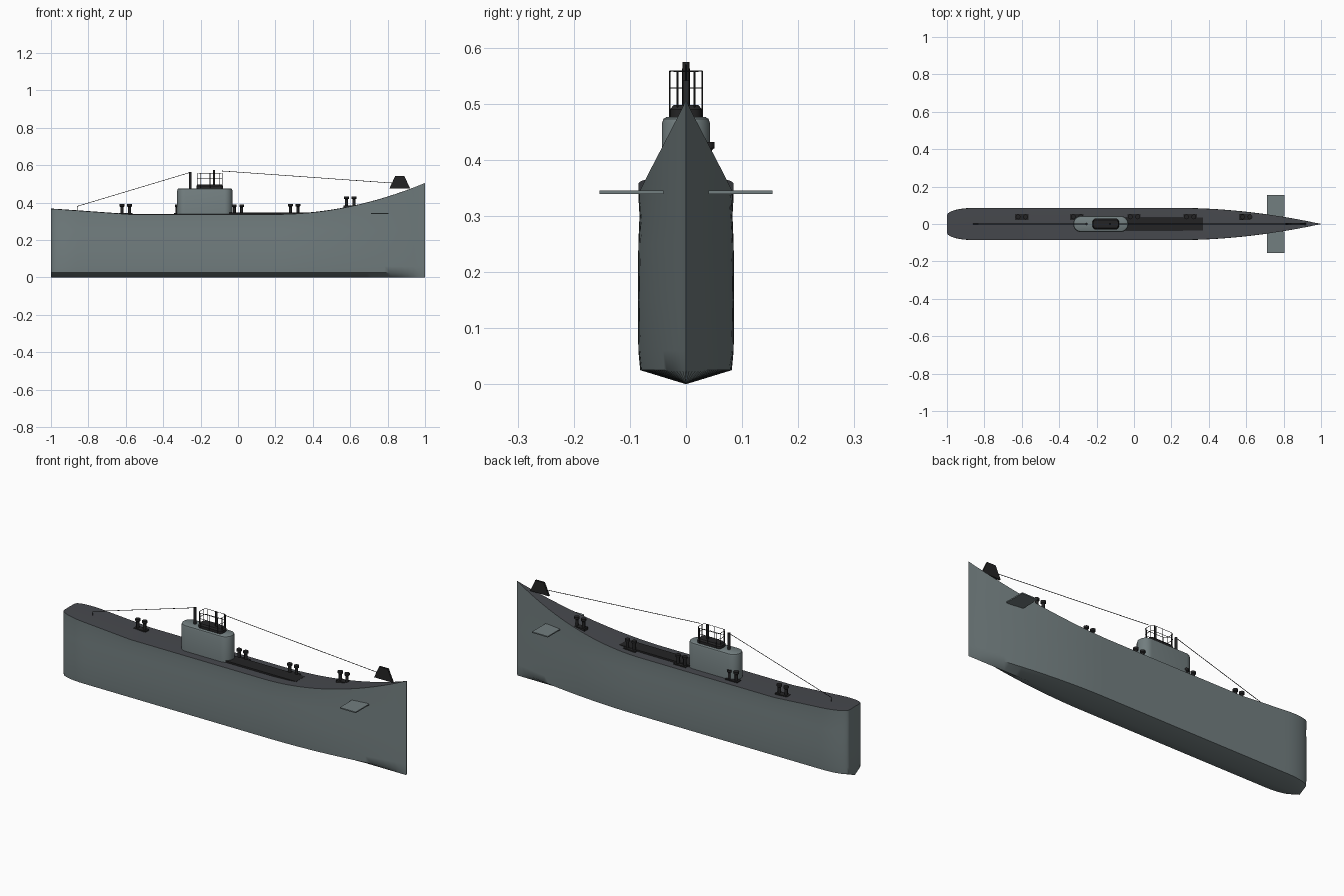
import bpy, bmesh, math
from mathutils import Vector

if "Cube" in bpy.data.objects:
    bpy.data.objects.remove(bpy.data.objects["Cube"], do_unlink=True)


def material(name, rgb):
    m = bpy.data.materials.new(name)
    m.use_nodes = True
    m.diffuse_color = (*rgb, 1)
    m.node_tree.nodes["Principled BSDF"].inputs["Base Color"].default_value = (*rgb, 1)
    return m


GREY = material("hull grey", (0.17, 0.21, 0.215))
DECK = material("deck dark grey", (0.062, 0.066, 0.075))
BLACK = material("fittings black", (0.017, 0.017, 0.018))


def finish(name, bm, *mats, angle=35):
    bmesh.ops.recalc_face_normals(bm, faces=bm.faces[:])
    mesh = bpy.data.meshes.new(name)
    bm.to_mesh(mesh)
    bm.free()
    ob = bpy.data.objects.new(name, mesh)
    bpy.context.collection.objects.link(ob)
    for m in mats:
        mesh.materials.append(m)
    bpy.ops.object.select_all(action='DESELECT')
    ob.select_set(True)
    bpy.context.view_layer.objects.active = ob
    bpy.ops.object.shade_smooth_by_angle(angle=math.radians(angle))
    return ob


def loft(bm, rings):
    """Skin closed rings of points and cap both ends."""
    rows = [[bm.verts.new(p) for p in ring] for ring in rings]
    n = len(rows[0])
    for a, b in zip(rows, rows[1:]):
        for i in range(n):
            j = (i + 1) % n
            bm.faces.new((a[i], a[j], b[j], b[i]))
    bm.faces.new(rows[0])
    bm.faces.new(rows[-1])


def rod(bm, a, b, r, sides=8):
    a, b = Vector(a), Vector(b)
    u = (b - a).orthogonal().normalized()
    v = (b - a).normalized().cross(u)
    loft(bm, [[p + r * (math.cos(t) * u + math.sin(t) * v)
               for t in (2 * math.pi * i / sides for i in range(sides))]
              for p in (a, b)])


def rounded(x0, x1, hw, r, z, inset=0.0):
    """Rounded rectangle outline, centred on y = 0."""
    pts = []
    for k, (cx, cy) in enumerate(((x1 - r, hw - r), (x0 + r, hw - r),
                                  (x0 + r, r - hw), (x1 - r, r - hw))):
        for i in range(9):
            t = math.pi / 2 * (k + i / 8.001)
            pts.append((cx + (r - inset) * math.cos(t), cy + (r - inset) * math.sin(t), z))
    return pts


def box(bm, x0, x1, y0, y1, z0, z1):
    loft(bm, [[(x0, y0, z), (x1, y0, z), (x1, y1, z), (x0, y1, z)] for z in (z0, z1)])


# Hull lines: deck height and half breadth along the length
def sheer(x):
    if x < -0.58:
        return 0.337 + 0.03 * (-x - 0.58) / 0.42
    return 0.337 + 0.168 * (max(0, x - 0.2) / 0.8) ** 2


def breadth(x):
    if x < -0.86:
        t = (x + 1) / 0.14
        return 0.045 + 0.04 * math.sqrt(max(0, 1 - (1 - t) ** 2))
    return max(0.001, 0.085 * (1 - (max(0, x - 0.25) / 0.75) ** 1.9))


# Hull with V bottom and painted deck
stations = [-1 + 0.14 * (i / 10) ** 2 for i in range(10)]
stations += [-0.86 + 1.86 * i / 60 for i in range(61)]
rings = []
for x in stations:
    w, top = breadth(x), sheer(x)
    side = [(0.96, 0.025), (1.0, 0.06), (1.01, 0.15), (1.0, 0.25), (0.975, 0.3), (1.0, top)]
    ring = [(x, 0, 0)] + [(x, f * w, z) for f, z in side] + [(x, 0, top + 0.02 * w)]
    ring += [(x, -f * w, z) for f, z in reversed(side)]
    rings.append(ring)
bm = bmesh.new()
loft(bm, rings)
bmesh.ops.recalc_face_normals(bm, faces=bm.faces[:])
for f in bm.faces:
    f.material_index = int(f.normal.z > 0.7)
finish("hull", bm, GREY, DECK, angle=50)

# Conning tower
bm = bmesh.new()
loft(bm, [rounded(-0.325, -0.03, 0.043, 0.042, z, i)
          for z, i in ((0.33, 0), (0.465, 0), (0.473, 0.003), (0.476, 0.008))])
finish("conning_tower", bm, GREY)

# Bridge coaming on the tower
bm = bmesh.new()
loft(bm, [rounded(-0.222, -0.08, 0.028, 0.018, z, i)
          for z, i in ((0.474, 0), (0.49, 0), (0.498, 0.006))])
finish("bridge_coaming", bm, BLACK)

# Raised casing forward of the tower
bm = bmesh.new()
box(bm, -0.05, 0.37, -0.036, 0.036, 0.33, 0.347)
finish("deck_casing", bm, BLACK)

# Bridge railing
bm = bmesh.new()
for z in (0.528, 0.558):
    outline = rounded(-0.217, -0.085, 0.029, 0.015, z)
    for a, b in zip(outline, outline[1:] + outline[:1]):
        rod(bm, a, b, 0.0012, 5)
for x, y in ((-0.217, 0.015), (-0.2, 0.029), (-0.15, 0.029), (-0.1, 0.029), (-0.085, 0.015)):
    for s in (-1, 1):
        rod(bm, (x, s * y, 0.474), (x, s * y, 0.558), 0.0018, 6)
finish("bridge_railing", bm, BLACK)

# Periscopes
bm = bmesh.new()
rod(bm, (-0.255, 0, 0.47), (-0.255, 0, 0.563), 0.007, 12)
rod(bm, (-0.128, 0, 0.47), (-0.128, 0, 0.574), 0.006, 12)
finish("periscopes", bm, BLACK)

# Aerial wires
bm = bmesh.new()
rod(bm, (-0.86, 0, 0.355), (-0.86, 0, 0.38), 0.0015, 6)
rod(bm, (-0.86, 0, 0.38), (-0.25, 0, 0.563), 0.0015, 6)
rod(bm, (-0.085, 0, 0.569), (0.86, 0, 0.502), 0.0015, 6)
finish("aerial_wires", bm, BLACK)

# Net cutter at the bow
bm = bmesh.new()
loft(bm, [[(x, y, z) for x, z in ((0.81, 0.476), (0.92, 0.476), (0.89, 0.541), (0.84, 0.541))]
          for y in (-0.005, 0.005)])
finish("bow_net_cutter", bm, BLACK)

# Mooring bollards in pairs along the left side
for n, x in enumerate((-0.6, -0.305, 0, 0.3, 0.6)):
    z = sheer(x)
    bm = bmesh.new()
    box(bm, x - 0.036, x + 0.036, 0.022, 0.054, z - 0.012, z + 0.006)
    for dx in (-0.02, 0.02):
        loft(bm, [[(x + dx + r * math.cos(t), 0.038 + r * math.sin(t), z + h)
                   for t in (math.pi * i / 6 for i in range(12))]
                  for r, h in ((0.008, 0), (0.008, 0.038), (0.013, 0.042), (0.013, 0.053))])
    finish(f"bollards_{n + 1}", bm, BLACK)

# Bow diving planes
for name, s in (("left", 1), ("right", -1)):
    bm = bmesh.new()
    box(bm, 0.711, 0.805, *sorted((s * 0.04, s * 0.154)), 0.339, 0.345)
    finish(f"bow_plane_{name}", bm, GREY)
